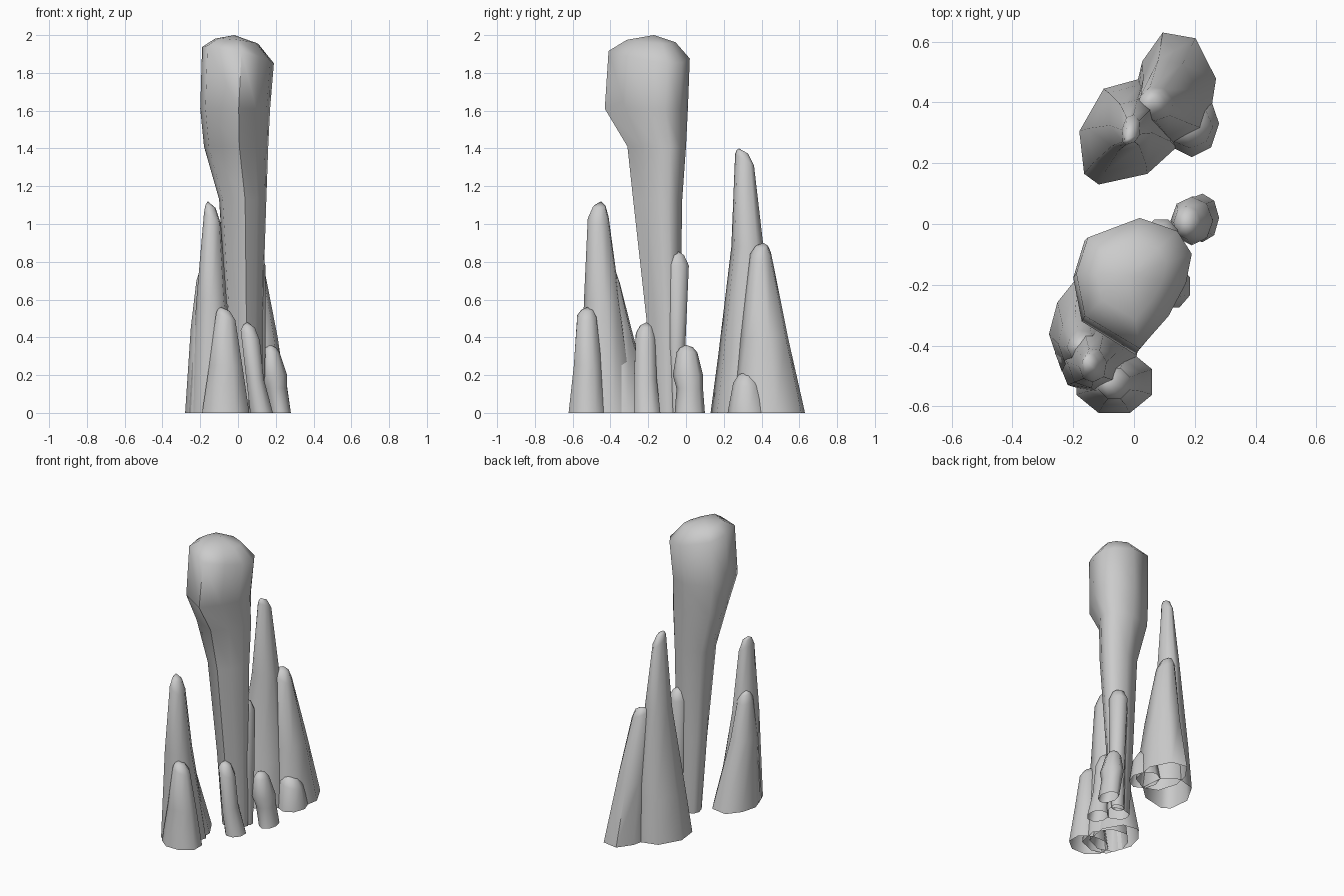
import bpy
import bmesh
import math

# Remove the default cube
default_cube = bpy.data.objects.get("Cube")
if default_cube is not None:
    bpy.data.objects.remove(default_cube, do_unlink=True)

# One plain stone colour
STONE_COLOUR = (0.6, 0.6, 0.6, 1)
stone = bpy.data.materials.new("grey_stone")
stone.use_nodes = True
stone.diffuse_color = STONE_COLOUR
stone.node_tree.nodes["Principled BSDF"].inputs["Base Color"].default_value = STONE_COLOUR

UNIT = 0.01


def regular_outline(sides, turn=0.0):
    """Even outline that touches the unit square."""
    angles = [math.tau * i / sides + turn for i in range(sides)]
    return [(math.cos(a), math.sin(a)) for a in angles]


def section(bounds, outline, size=1.0):
    """Fit an outline into a rectangle, returning its points."""
    left, right, front, back = bounds
    middle_x, middle_y = (left + right) / 2, (front + back) / 2
    half_x, half_y = (right - left) / 2 * size, (back - front) / 2 * size
    return [(middle_x + u * half_x, middle_y + v * half_y) for u, v in outline]


def bridge(bm, lower, upper):
    """Join two rings of vertices with quads."""
    count = len(lower)
    for i in range(count):
        j = (i + 1) % count
        bm.faces.new((lower[i], lower[j], upper[j], upper[i]))


def stone_shaft(name, outline, sections, apex, slope=(0, 0)):
    """Loft a shaft with an open foot, a sloping rim and a rounded tip."""
    bm = bmesh.new()
    rings = []
    for height, bounds in sections:
        is_rim = height == sections[-1][0]
        ring = []
        for (x, y), (u, v) in zip(section(bounds, outline), outline):
            z = height + (u * slope[0] + v * slope[1] if is_rim else 0)
            ring.append(bm.verts.new((x * UNIT, y * UNIT, z * UNIT)))
        rings.append(ring)

    # Rounded shoulder between the rim and the tip
    tip = bm.verts.new([c * UNIT for c in apex])
    shoulder = []
    for vert in rings[-1]:
        point = vert.co.lerp(tip.co, 0.4)
        point.z = vert.co.z + (tip.co.z - vert.co.z) * 0.7
        shoulder.append(bm.verts.new(point))
    rings.append(shoulder)

    for lower, upper in zip(rings, rings[1:]):
        bridge(bm, lower, upper)
    for i, vert in enumerate(shoulder):
        bm.faces.new((vert, shoulder[(i + 1) % len(shoulder)], tip))
    bmesh.ops.recalc_face_normals(bm, faces=bm.faces)

    mesh = bpy.data.meshes.new(name)
    bm.to_mesh(mesh)
    bm.free()
    mesh.materials.append(stone)
    shaft = bpy.data.objects.new(name, mesh)
    bpy.context.collection.objects.link(shaft)
    bpy.ops.object.select_all(action="DESELECT")
    shaft.select_set(True)
    bpy.context.view_layer.objects.active = shaft
    bpy.ops.object.shade_smooth_by_angle(angle=math.radians(60))
    return shaft


ROUND = regular_outline(8, math.pi / 8)
OCTAGON = regular_outline(8)

# Central pillar with a swollen head
head_outline = [
    (0.1, 1), (0.75, 0.8), (1, 0.45), (0.9, 0), (0.6, -0.5),
    (0.1, -1), (-0.85, -0.5), (-1, 0.15), (-0.8, 0.7),
]
stone_shaft("central_pillar", head_outline, [
    (0, (-3, 13, -18, -4)),
    (50, (-6, 13, -21, -3)),
    (113, (-10, 15, -28, -2)),
    (141, (-18, 16, -31, 0)),
    (161, (-20, 17, -43, 1)),
    (190, (-19, 19, -41, 2)),
], apex=(-2, -17, 200), slope=(-4, -2))

# Slim shaft against the back of the pillar
stone_shaft("pillar_side_shaft", ROUND, [
    (0, (5, 14, -8, -1)),
    (35, (4, 15, -10, 0)),
    (78, (3, 15, -11, 2)),
], apex=(9, -5, 86))

# Short shaft in front of the pillar
stone_shaft("pillar_front_stub", ROUND, [
    (0, (6, 19, -28, -13)),
    (18, (4, 14, -28, -15)),
    (41, (1, 12, -27, -16)),
], apex=(5, -21, 48), slope=(-3, 0))

# Free standing stub beside the pillar
stone_shaft("side_stub", OCTAGON, [
    (0, (17, 28, -6, 10)),
    (13, (14, 26, -5, 9)),
    (20, (12, 26, -7, 9)),
    (32, (13, 22, -5, 6)),
], apex=(17, 0, 36))

# Front cluster: a tall spike and two lower ones
spike_outline = [
    (1, 0.2), (0.5, 0.9), (-0.3, 1), (-0.8, 0.5),
    (-1, -0.1), (-0.7, -0.8), (0, -1), (0.8, -0.7),
]
stone_shaft("front_tall_spike", spike_outline, [
    (0, (-26, 2, -56, -26)),
    (60, (-22, -6, -54, -35)),
    (103, (-18, -9, -52, -41)),
], apex=(-16, -45, 112), slope=(-3, 0))

stone_shaft("front_side_spike", spike_outline, [
    (0, (-28, 0, -52, -17)),
    (45, (-25, -9, -48, -29)),
    (71, (-22, -12, -45, -35)),
], apex=(-18, -40, 77), slope=(1, -2))

stone_shaft("front_low_spike", ROUND, [
    (0, (-20, 7, -63, -41)),
    (25, (-16, 3, -60, -44)),
    (51, (-12, -1, -58, -47)),
], apex=(-9, -52, 56), slope=(-2, 0))

# Back cluster: a tall spike, a shouldered spike and a low bump
stone_shaft("back_tall_spike", [
    (1, -0.3), (0.9, 0.6), (0.3, 1), (-0.5, 0.8),
    (-1, 0), (-0.9, -0.8), (-0.6, -1), (0.4, -0.8),
], [
    (0, (-18, 14, 13, 48)),
    (30, (-15, 12, 17, 46)),
    (88, (-8, 6, 24, 41)),
    (134, (-4, 2, 26, 36)),
], apex=(-2, 28, 140), slope=(0, -3))

stone_shaft("back_shouldered_spike", spike_outline, [
    (0, (0, 27, 25, 63)),
    (40, (1, 21, 29, 54)),
    (84, (1, 13, 34, 45)),
], apex=(6, 41, 90), slope=(-3, 0))

stone_shaft("back_low_bump", OCTAGON, [
    (0, (10, 28, 22, 44)),
    (16, (11, 26, 25, 39)),
], apex=(17, 32, 22), slope=(-2, 0))
